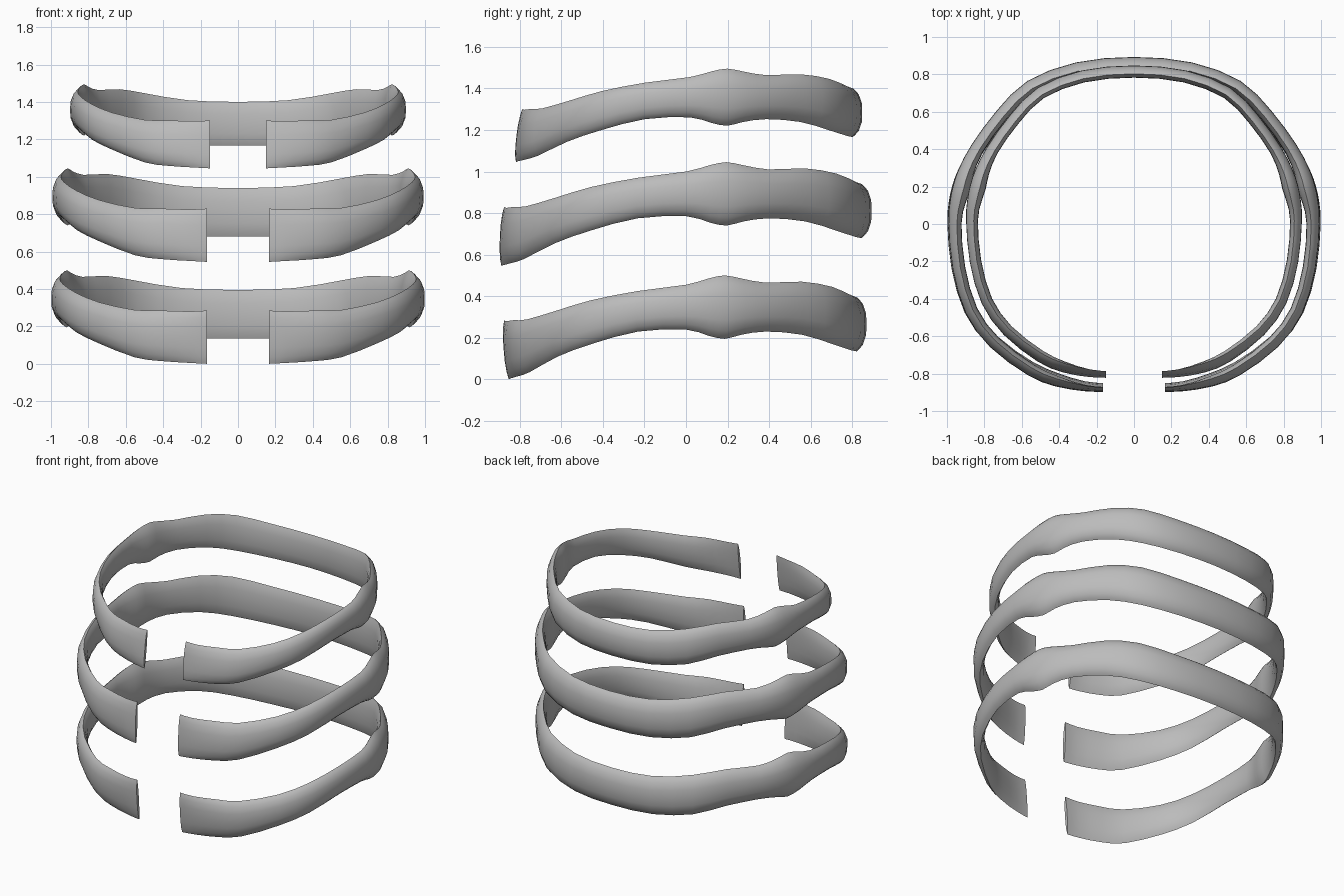
import bpy, bmesh, math
from mathutils import Vector

cube = bpy.data.objects.get("Cube")
if cube:
    bpy.data.objects.remove(cube)

grey = bpy.data.materials.new("matte grey")
grey.use_nodes = True
colour = (0.5, 0.5, 0.5, 1)
grey.diffuse_color = colour
grey.node_tree.nodes["Principled BSDF"].inputs["Base Color"].default_value = colour

# Half band, front end to back: outer x, y, top z, bottom z, rim depth, inner depth
KEYS = [
    (.165, -.895, .285, 0, .014, .022),
    (.26, -.893, .28, .005, .022, .03),
    (.42, -.868, .285, .015, .035, .055),
    (.57, -.808, .288, .035, .04, .065),
    (.77, -.66, .33, .11, .042, .068),
    (.9, -.48, .38, .17, .042, .068),
    (.97, -.24, .425, .23, .042, .068),
    (.992, .0, .455, .24, .045, .07),
    (.985, .12, .485, .21, .055, .085),
    (.967, .21, .5, .195, .06, .095),
    (.935, .3, .485, .215, .055, .085),
    (.868, .425, .465, .23, .05, .072),
    (.735, .605, .47, .215, .048, .07),
    (.57, .765, .445, .17, .048, .07),
    (.31, .864, .405, .14, .048, .07),
    (0, .893, .395, .135, .048, .07),
]
OUTER = [-1, -.92, -.75, -.4, 0, .4, .75, .92, 1]
INNER = [.8, .45, 0, -.45, -.8]


def refine(keys):
    """Add a smooth in-between station after each key."""
    mirrored = (-keys[-2][0],) + keys[-2][1:]
    padded = [keys[0]] + keys + [mirrored]
    result = []
    for a, b, c, d in zip(padded, padded[1:], padded[2:], padded[3:]):
        result.append(b)
        result.append(tuple((9 * (q + r) - p - s) / 16
                            for p, q, r, s in zip(a, b, c, d)))
    return result + [keys[-1]]


STATIONS = refine(KEYS)


def section(i):
    """Closed lens-shaped cross-section at one station."""
    x, y, top, bottom, rim, inner = STATIONS[i]
    before = STATIONS[max(i - 1, 0)]
    after = STATIONS[min(i + 1, len(STATIONS) - 1)]
    tangent = Vector((after[0] - before[0], after[1] - before[1]))
    if x == 0:
        tangent = Vector((-1, 0))
    if i == 0:
        tangent = Vector((1, 0))
    tangent.normalize()
    inward = Vector((-tangent.y, tangent.x))
    middle, half = (top + bottom) / 2, (top - bottom) / 2
    depths = [(u, rim * abs(u) ** 3.5) for u in OUTER]
    depths += [(u, inner + (rim - inner) * abs(u) ** 3) for u in INNER]
    return [Vector((x + inward.x * d, y + inward.y * d, middle + half * u))
            for u, d in depths]


def make_band(name, scale, offset, lean):
    bm = bmesh.new()
    rings = []
    for i in range(len(STATIONS)):
        ring = []
        for p in section(i):
            q = Vector([a * s + o for a, s, o in zip(p, scale, offset)])
            # The open front ends tip slightly forward or back
            q.y += lean * max(0, -p.y) ** 2 * (p.z - .14)
            ring.append(bm.verts.new(q))
        rings.append(ring)
    for a, b in zip(rings, rings[1:]):
        for k in range(len(a)):
            n = (k + 1) % len(a)
            bm.faces.new((a[k], b[k], b[n], a[n]))
    bm.faces.new(rings[0])
    # Mirror the other half, joined at the back
    copy = bmesh.ops.duplicate(bm, geom=bm.verts[:] + bm.edges[:] + bm.faces[:])
    for v in copy["geom"]:
        if isinstance(v, bmesh.types.BMVert):
            v.co.x = -v.co.x
    bmesh.ops.remove_doubles(bm, verts=bm.verts, dist=.0001)
    bmesh.ops.recalc_face_normals(bm, faces=bm.faces)
    mesh = bpy.data.meshes.new(name)
    bm.to_mesh(mesh)
    bm.free()
    mesh.materials.append(grey)
    band = bpy.data.objects.new(name, mesh)
    bpy.context.collection.objects.link(band)
    bpy.ops.object.select_all(action='DESELECT')
    band.select_set(True)
    bpy.context.view_layer.objects.active = band
    bpy.ops.object.shade_smooth_by_angle(angle=math.radians(60))


make_band("lower_band", (1.006, .976, 1), (0, -.003, 0), -.1)
make_band("middle_band", (1, 1, 1), (0, 0, .545), .06)
make_band("upper_band", (.905, .93, .9), (0, .017, 1.045), .14)
